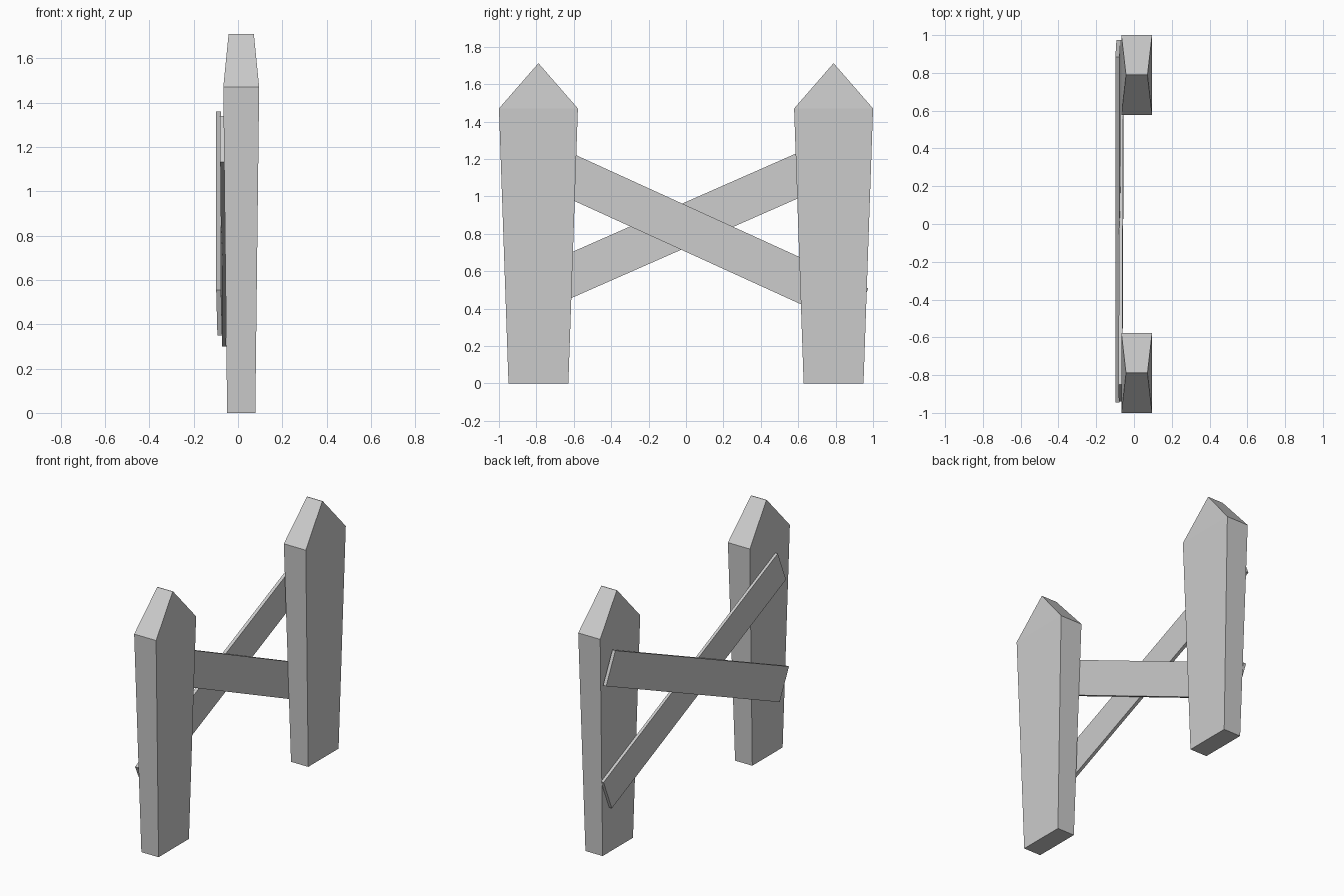
import bpy

if "Cube" in bpy.data.objects:
    bpy.data.objects.remove(bpy.data.objects["Cube"])


def loft(name, rings):
    """Solid through stacked four-point rings, capped at both ends."""
    verts = [p for ring in rings for p in ring]
    last = 4 * (len(rings) - 1)
    faces = [(3, 2, 1, 0), tuple(last + i for i in range(4))]
    for r in range(0, last, 4):
        for i in range(4):
            j = (i + 1) % 4
            faces.append((r + i, r + j, r + 4 + j, r + 4 + i))
    mesh = bpy.data.meshes.new(name)
    mesh.from_pydata(verts, [], faces)
    obj = bpy.data.objects.new(name, mesh)
    bpy.context.collection.objects.link(obj)
    return obj


def rect(cx, cy, hx, hy, z):
    return [(cx - hx, cy - hy, z), (cx + hx, cy - hy, z),
            (cx + hx, cy + hy, z), (cx - hx, cy + hy, z)]


def plank(name, ends, back_x, thick):
    """Board with ends ((y, z) top corner, (y, z) bottom corner)."""
    rings = []
    for (ty, tz), (by, bz) in ends:
        xt, xb = back_x(tz, True), back_x(bz, False)
        rings.append([(xt, ty, tz), (xb, by, bz),
                      (xb + thick, by, bz), (xt + thick, ty, tz)])
    return loft(name, rings)


# Tapered posts with pointed tops
for side, name in ((-1, "left_post"), (1, "right_post")):
    y = 0.789 * side
    loft(name, [rect(0.0145, y, 0.0635, 0.16, 0),
                rect(0.0145, y, 0.081, 0.211, 1.47),
                rect(0.0145, y, 0.057, 0.002, 1.71)])

# Inner board, leaning with the post faces
plank("inner_cross_board",
      [((-0.85, 1.34), (-0.94, 1.132)), ((0.975, 0.508), (0.885, 0.30))],
      lambda z, top: -0.069 - 0.01 * z, 0.019)

# Outer board, laid over the inner one
plank("outer_cross_board",
      [((-0.945, 0.555), (-0.855, 0.35)), ((0.885, 1.36), (0.975, 1.155))],
      lambda z, top: -0.0985 if top else -0.093, 0.022)

# Consistent outward normals
import bmesh
for obj in bpy.context.collection.objects:
    bm = bmesh.new()
    bm.from_mesh(obj.data)
    bmesh.ops.recalc_face_normals(bm, faces=bm.faces)
    bm.to_mesh(obj.data)
    bm.free()
